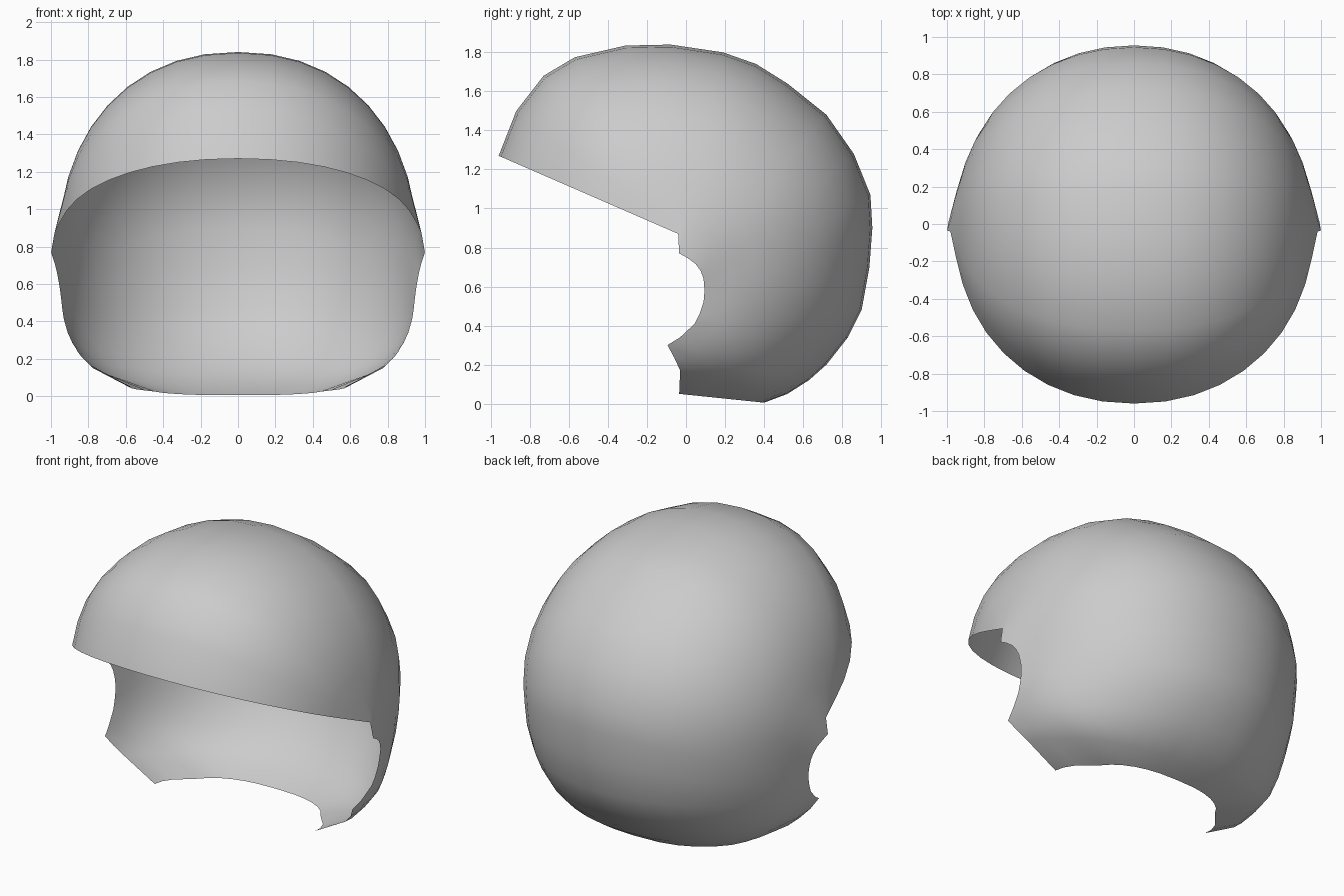
import bpy, bmesh, math

if "Cube" in bpy.data.objects:
    bpy.data.objects.remove(bpy.data.objects["Cube"])

# Centre-line profile of the shell (y, z), from brim over the crown to the nape
outer = [(-.96, 1.27), (-.87, 1.5), (-.73, 1.68), (-.57, 1.775), (-.31, 1.835),
         (-.08, 1.84), (.19, 1.8), (.36, 1.74), (.52, 1.64), (.72, 1.48),
         (.86, 1.28), (.945, 1.07), (.955, .9), (.94, .7), (.9, .48),
         (.83, .34), (.72, .2), (.63, .12), (.52, .05), (.4, .005)]
# Side edge of the face opening (y, z): brim corner, ear notch, cheek, neck
inner = [(-.04, .87)] * 6 + [(-.035, .77), (.01, .745), (.05, .715), (.075, .68),
         (.09, .64), (.095, .58), (.09, .52), (.07, .46), (.045, .41),
         (-.03, .34), (-.095, .30), (-.06, .235), (-.03, .17), (-.035, .05)]
EAR = (-.03, .77)
HALF_WIDTH = .96
COLUMNS = 10


def angle(y, z):
    a = math.atan2(z - EAR[1], y - EAR[0])
    return a if a > -2.2 else a + 2 * math.pi


# Distance from ear to silhouette by direction, closed under the neck opening
reach = sorted((angle(y, z), math.hypot(y - EAR[0], z - EAR[1]))
               for y, z in outer + [(.2, 0), (-.03, 0), (-.2, 0)])


def radius(a):
    for (a0, r0), (a1, r1) in zip(reach, reach[1:]):
        if a0 <= a <= a1:
            return r0 + (r1 - r0) * (a - a0) / (a1 - a0)
    return reach[0][1] if a < reach[0][0] else reach[-1][1]


def side(y, z):
    """Half width of the shell at a point of the side view."""
    r = math.hypot(y - EAR[0], z - EAR[1])
    a = angle(y, z)
    s = math.sin(a)
    p = 2.05 + (.15 * s if s > 0 else 1.15 * s ** 4)
    q = min(1, r / radius(a))
    flare = .04 * max(0, 1 - r / .25)
    return HALF_WIDTH * (1 - q ** p) ** (1 / p) + flare


# Right half: strips running from the opening edge to the centre line
bm = bmesh.new()
grid = []
for (iy, iz), (oy, oz) in zip(inner, outer):
    row = []
    for j in range(COLUMNS + 1):
        t = math.sin(j / COLUMNS * math.pi / 2)
        y, z = iy + (oy - iy) * t, iz + (oz - iz) * t
        row.append(bm.verts.new((0 if j == COLUMNS else side(y, z), y, z)))
    grid.append(row)
for r0, r1 in zip(grid, grid[1:]):
    for j in range(COLUMNS):
        bm.faces.new((r0[j], r0[j + 1], r1[j + 1], r1[j]))
bmesh.ops.remove_doubles(bm, verts=bm.verts, dist=.0005)

# Left half by mirroring
copy = bmesh.ops.duplicate(bm, geom=bm.verts[:] + bm.edges[:] + bm.faces[:])["geom"]
for v in copy:
    if isinstance(v, bmesh.types.BMVert):
        v.co.x = -v.co.x
bmesh.ops.reverse_faces(bm, faces=[f for f in copy if isinstance(f, bmesh.types.BMFace)])
bmesh.ops.remove_doubles(bm, verts=bm.verts, dist=.0005)
bmesh.ops.recalc_face_normals(bm, faces=bm.faces)
crown = max(bm.faces, key=lambda f: f.calc_center_median().z)
if crown.normal.z < 0:
    bmesh.ops.reverse_faces(bm, faces=bm.faces)

mesh = bpy.data.meshes.new("helmet_shell")
bm.to_mesh(mesh)
bm.free()
shell = bpy.data.objects.new("helmet_shell", mesh)
bpy.context.collection.objects.link(shell)
for f in mesh.polygons:
    f.use_smooth = True

# Plain grey finish
grey = bpy.data.materials.new("shell_grey")
grey.diffuse_color = (.6, .6, .6, 1)
grey.use_nodes = True
grey.node_tree.nodes["Principled BSDF"].inputs["Base Color"].default_value = grey.diffuse_color
mesh.materials.append(grey)
